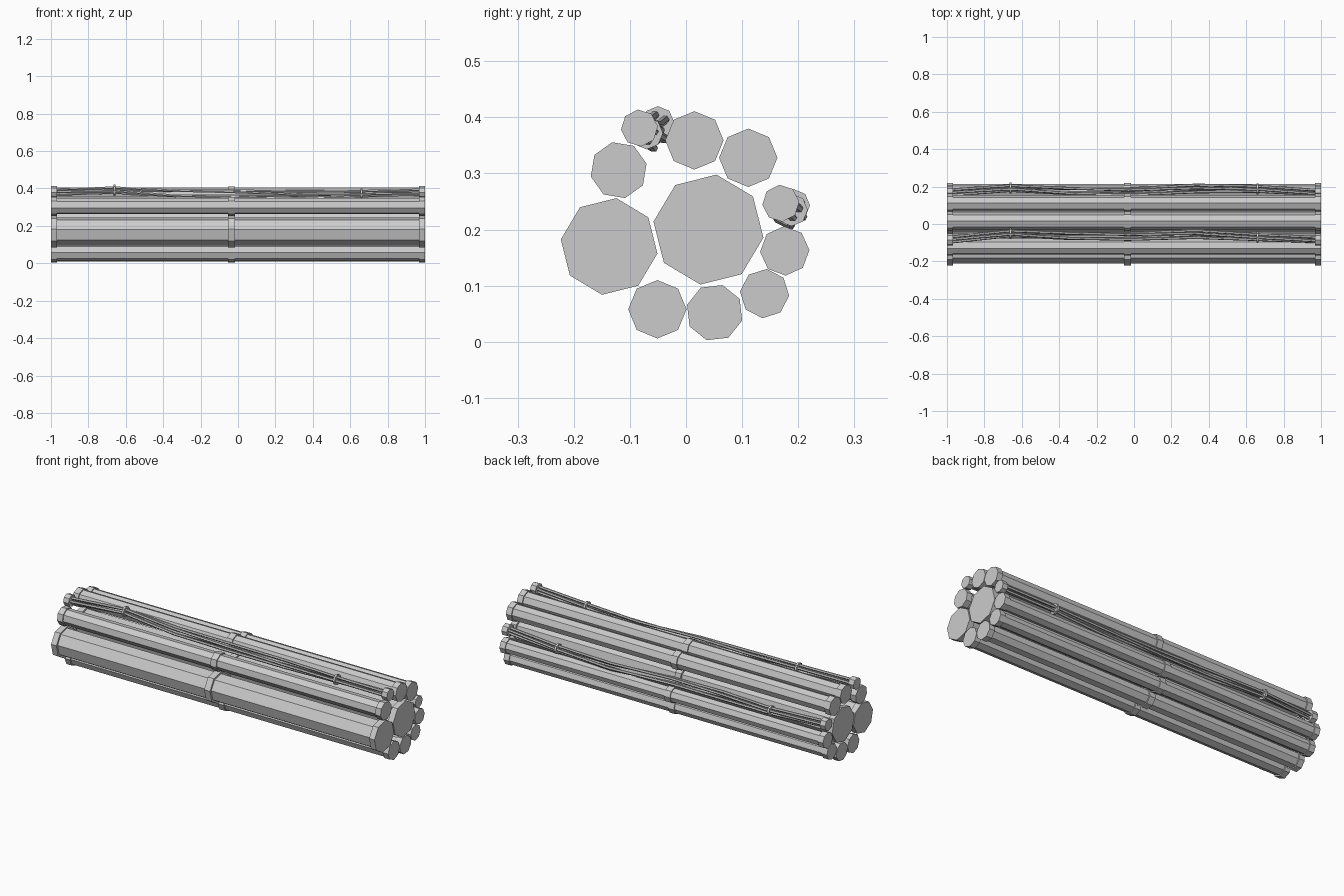
import bpy, bmesh, math
from mathutils import Vector

cube = bpy.data.objects.get("Cube")
if cube:
    bpy.data.objects.remove(cube, do_unlink=True)

steel = bpy.data.materials.new("plain grey")
steel.use_nodes = True
GREY = (0.6, 0.6, 0.6, 1)
steel.diffuse_color = GREY
steel.node_tree.nodes["Principled BSDF"].inputs["Base Color"].default_value = GREY


def add_prism(bm, x0, x1, y, z, radius, turn, sides=8):
    """Closed prism lying along x."""
    rings = []
    for x in (x0, x1):
        angles = [math.radians(turn) + math.tau * i / sides for i in range(sides)]
        rings.append([bm.verts.new((x, y + radius * math.cos(a), z + radius * math.sin(a)))
                      for a in angles])
    a, b = rings
    bm.faces.new(a[::-1])
    bm.faces.new(b)
    for i in range(sides):
        j = (i + 1) % sides
        bm.faces.new((a[i], a[j], b[j], b[i]))


def finish(name, bm):
    bmesh.ops.recalc_face_normals(bm, faces=bm.faces)
    mesh = bpy.data.meshes.new(name)
    bm.to_mesh(mesh)
    bm.free()
    mesh.materials.append(steel)
    bpy.context.collection.objects.link(bpy.data.objects.new(name, mesh))


# Pipes: name, y, z, flange radius, turn in degrees
PIPES = [
    ("large_front_pipe", -0.137, 0.170, 0.087, 36.6),
    ("large_core_pipe", 0.040, 0.200, 0.099, 36.7),
    ("upper_front_pipe", -0.120, 0.306, 0.051, 13),
    ("top_pipe", 0.015, 0.359, 0.052, 0),
    ("upper_back_pipe", 0.111, 0.328, 0.052, 0),
    ("back_pipe", 0.176, 0.162, 0.044, 2),
    ("lower_back_pipe", 0.140, 0.086, 0.044, 40),
    ("bottom_back_pipe", 0.051, 0.052, 0.051, 29),
    ("bottom_front_pipe", -0.051, 0.058, 0.052, 0),
]
COLLARS = [(-1, -0.967), (-0.053, -0.017), (0.967, 1)]

for name, y, z, r, turn in PIPES:
    bm = bmesh.new()
    add_prism(bm, -0.99, 0.99, y, z, r * 0.87, turn)
    for x0, x1 in COLLARS:
        add_prism(bm, x0, x1, y, z, r, turn)
    finish(name, bm)

# Cable looms: centre line as (x, y, z), held by end caps and two clamps
LOOMS = {
    "top_cable": [(-0.98, -0.083, 0.381), (-0.66, -0.050, 0.391), (-0.34, -0.064, 0.374),
                  (-0.03, -0.066, 0.372), (0.33, -0.054, 0.364), (0.66, -0.070, 0.372),
                  (0.98, -0.083, 0.381)],
    "back_cable": [(-0.98, 0.169, 0.247), (-0.66, 0.192, 0.243), (-0.34, 0.176, 0.240),
                   (-0.03, 0.172, 0.236), (0.33, 0.190, 0.226), (0.66, 0.188, 0.235),
                   (0.98, 0.169, 0.247)],
}
STRANDS = 4

for name, path in LOOMS.items():
    bm = bmesh.new()
    for i, (x, y, z) in enumerate(path):
        if i in (0, 6):
            add_prism(bm, x - 0.02 if i == 0 else x - 0.013,
                      x + 0.013 if i == 0 else x + 0.02, y, z, 0.033, 5)
        elif i in (1, 5):
            add_prism(bm, x - 0.006, x + 0.006, y, z, 0.029, 0)
    finish(name + "_clamps", bm)

    # Loose strands, gathered at the clamps and spread between them
    curve = bpy.data.curves.new(name + "_strands", "CURVE")
    curve.dimensions = "3D"
    curve.bevel_depth = 0.0075
    curve.bevel_resolution = 1
    curve.use_fill_caps = True
    for s in range(STRANDS):
        line = curve.splines.new("POLY")
        line.points.add(len(path) - 1)
        for i, p in enumerate(path):
            spread = 0.014 if i in (0, 1, 5, 6) else 0.019
            a = math.tau * s / STRANDS + 0.35 * i
            q = Vector(p) + Vector((0, math.cos(a), math.sin(a))) * spread
            line.points[i].co = (*q, 1)
            line.points[i].radius = 1
        line.use_smooth = False
    curve.materials.append(steel)
    strands = bpy.data.objects.new(name + "_strands", curve)
    bpy.context.collection.objects.link(strands)
